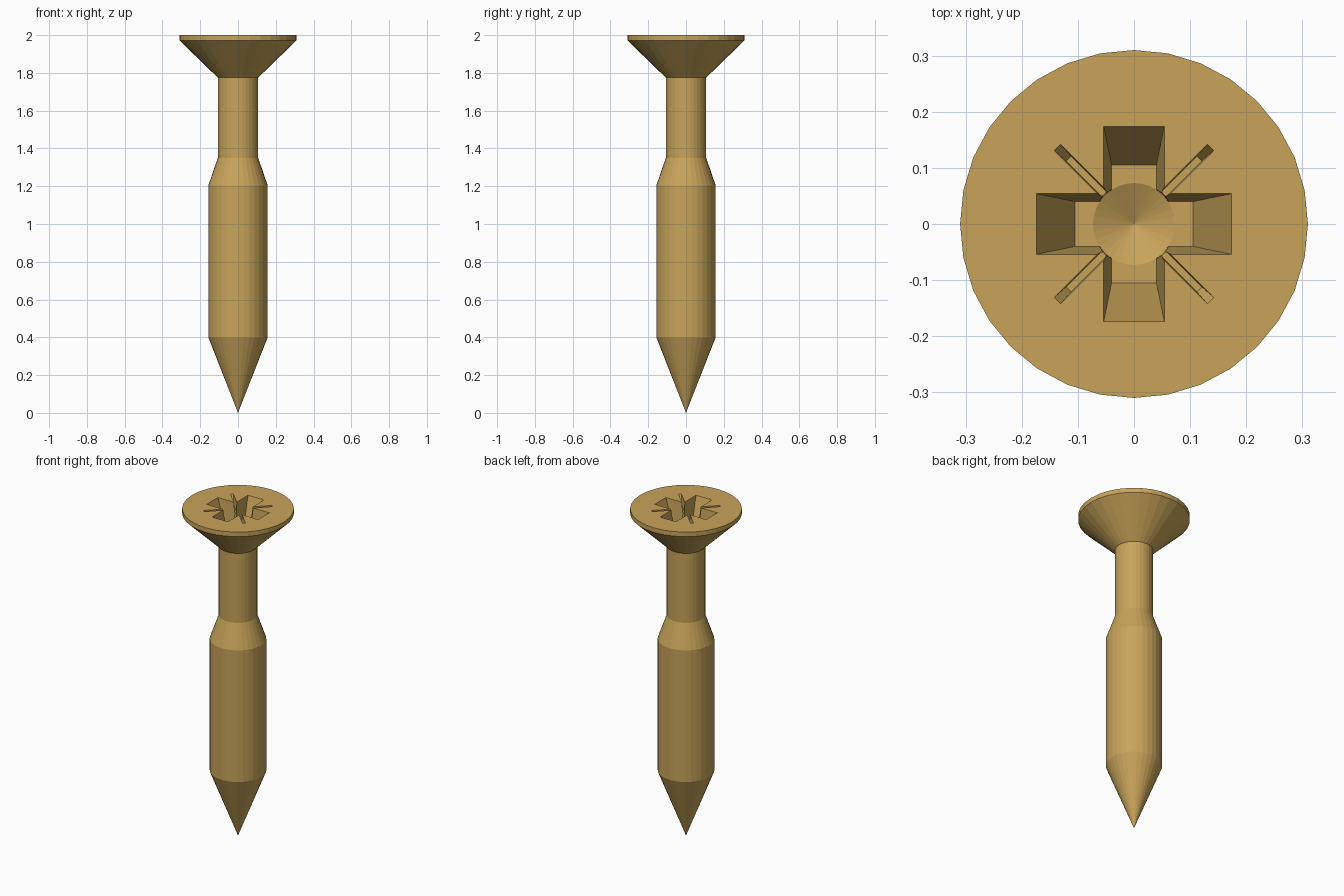
import bpy, bmesh, math
from mathutils import Matrix

if "Cube" in bpy.data.objects:
    bpy.data.objects.remove(bpy.data.objects["Cube"])

mat = bpy.data.materials.new("brass")
mat.diffuse_color = (0.578, 0.371, 0.102, 1)
mat.use_nodes = True
mat.node_tree.nodes["Principled BSDF"].inputs["Base Color"].default_value = mat.diffuse_color


def finish(name, bm):
    bmesh.ops.recalc_face_normals(bm, faces=bm.faces)
    me = bpy.data.meshes.new(name)
    bm.to_mesh(me)
    bm.free()
    me.materials.append(mat)
    ob = bpy.data.objects.new(name, me)
    bpy.context.collection.objects.link(ob)
    return ob


def lathe(name, profile, n=32):
    """Revolve (radius, z) points around z; radius 0 makes a pole."""
    bm = bmesh.new()
    rings = []
    for r, z in profile:
        if r == 0:
            rings.append([bm.verts.new((0, 0, z))] * n)
        else:
            rings.append([bm.verts.new((r * math.cos(2 * math.pi * i / n),
                                        r * math.sin(2 * math.pi * i / n), z))
                          for i in range(n)])
    for a, b in zip(rings, rings[1:]):
        for i in range(n):
            j = (i + 1) % n
            loop = list(dict.fromkeys((a[i], a[j], b[j], b[i])))
            bm.faces.new(loop)
    for ring in (rings[0], rings[-1]):
        if ring[0] is not ring[1]:
            bm.faces.new(ring)
    return finish(name, bm)


def tapered_slot(name, top, bottom, depth, angle):
    """Bar-shaped cutter; top and bottom are (half length, half width)."""
    over = 0.02
    k = over / depth
    upper = [t + (t - b) * k for t, b in zip(top, bottom)]
    bm = bmesh.new()
    bmesh.ops.create_cube(bm, size=2)
    for v in bm.verts:
        l, w = upper if v.co.z > 0 else bottom
        v.co = (v.co.x * l, v.co.y * w, 2 + over if v.co.z > 0 else 2 - depth)
    bm.transform(Matrix.Rotation(math.radians(angle), 4, 'Z'))
    return finish(name, bm)


# Screw body: tip, thick shank, neck and countersunk head
screw = lathe("screw", [(0, 0), (0.157, 0.4), (0.157, 1.205), (0.107, 1.35),
                        (0.107, 1.775), (0.31, 1.972), (0.31, 2.0)])

# Drive recess: round well with conical floor, cross slots, diagonal ticks
cutters = [lathe("recess_well", [(0, 1.765), (0.073, 1.8), (0.076, 2.02)])]
for a in (0, 90):
    cutters.append(tapered_slot("cross_slot", (0.174, 0.054), (0.105, 0.04), 0.2, a))
for a in (45, 135):
    cutters.append(tapered_slot("tick_slot", (0.193, 0.008), (0.165, 0.006), 0.06, a))

bpy.context.view_layer.objects.active = screw
for c in cutters:
    c.hide_render = True
    mod = screw.modifiers.new("cut", 'BOOLEAN')
    mod.operation = 'DIFFERENCE'
    mod.solver = 'EXACT'
    mod.object = c
    bpy.ops.object.modifier_apply(modifier=mod.name)
for c in cutters:
    bpy.data.objects.remove(c)
